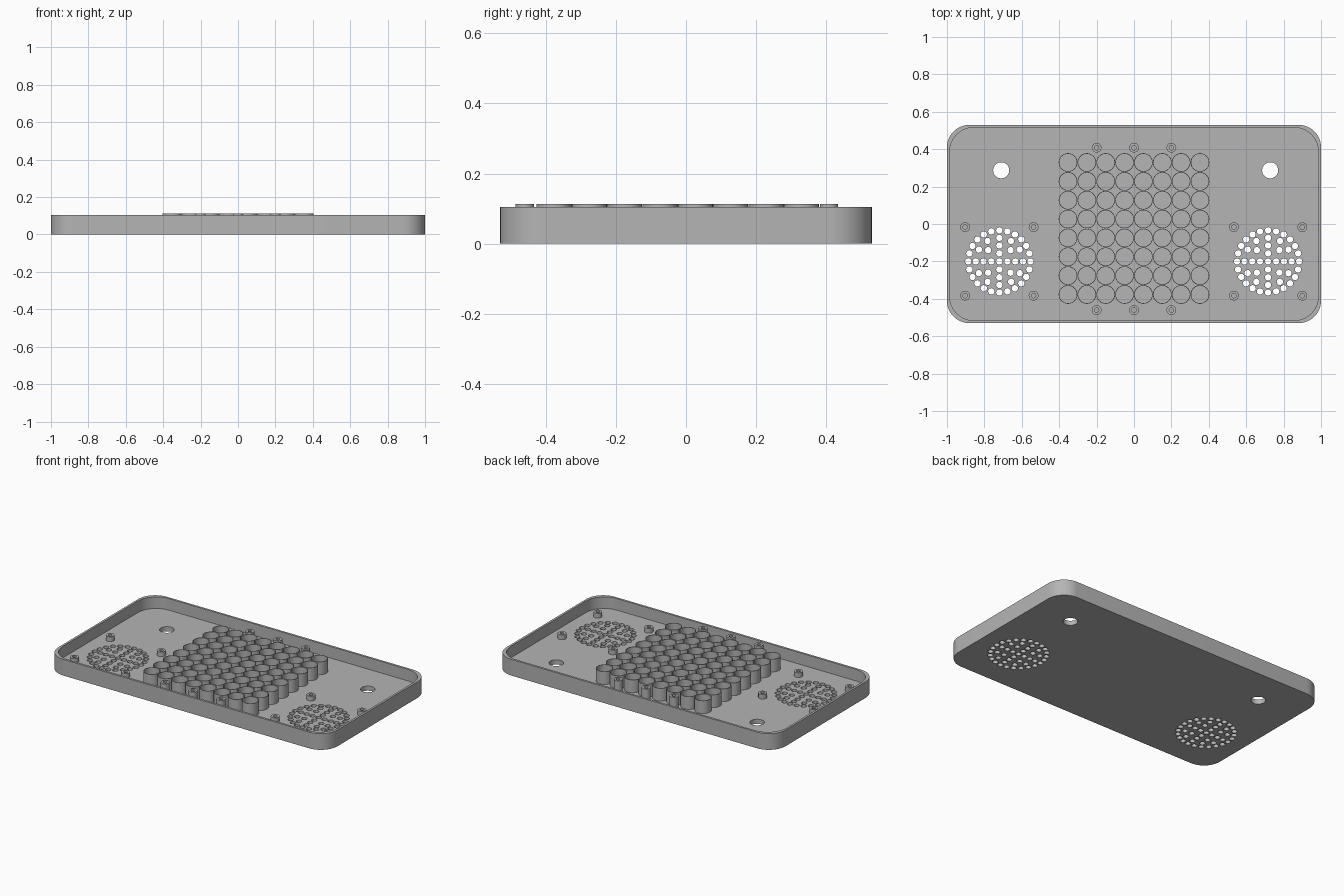
import bpy
from math import pi, sin, cos, radians

cube = bpy.data.objects.get("Cube")
if cube:
    bpy.data.objects.remove(cube, do_unlink=True)

grey = bpy.data.materials.new("Plain grey")
grey.use_nodes = True
grey.diffuse_color = (0.46, 0.46, 0.46, 1)
grey.node_tree.nodes["Principled BSDF"].inputs["Base Color"].default_value = grey.diffuse_color


def circle(x, y, r, n=32):
    return [(x + r * cos(2 * pi * i / n), y + r * sin(2 * pi * i / n)) for i in range(n)]


def rounded_rect(hx, hy, r, steps=12):
    pts = []
    for k, (sx, sy) in enumerate([(1, 1), (-1, 1), (-1, -1), (1, -1)]):
        for i in range(steps + 1):
            a = pi / 2 * (k + i / steps)
            pts.append((sx * (hx - r) + r * cos(a), sy * (hy - r) + r * sin(a)))
    return pts


def extrude_outlines(name, outlines, z0, z1):
    """Solid from flat outlines; an outline inside another one is a hole."""
    curve = bpy.data.curves.new(name + " outline", "CURVE")
    curve.dimensions = "2D"
    curve.fill_mode = "BOTH"
    curve.extrude = (z1 - z0) / 2
    for pts in outlines:
        spline = curve.splines.new("POLY")
        spline.points.add(len(pts) - 1)
        for p, (x, y) in zip(spline.points, pts):
            p.co = (x, y, 0, 1)
        spline.use_cyclic_u = True
    helper = bpy.data.objects.new(name + " helper", curve)
    bpy.context.collection.objects.link(helper)
    deps = bpy.context.evaluated_depsgraph_get()
    mesh = bpy.data.meshes.new_from_object(helper.evaluated_get(deps))
    bpy.data.objects.remove(helper, do_unlink=True)
    obj = bpy.data.objects.new(name, mesh)
    obj.location.z = (z0 + z1) / 2
    bpy.context.collection.objects.link(obj)
    mesh.materials.clear()
    mesh.materials.append(grey)
    bpy.ops.object.select_all(action="DESELECT")
    obj.select_set(True)
    bpy.context.view_layer.objects.active = obj
    bpy.ops.object.shade_smooth_by_angle(angle=radians(35))
    return obj


FLOOR, RIM, TOP = 0.03, 0.105, 0.113
SPEAKERS = [(-0.72, -0.2), (0.717, -0.2)]
outer = rounded_rect(1, 0.53, 0.12)

# Floor with two knob holes and two speaker grilles
holes = [circle(-0.71, 0.287, 0.043), circle(0.728, 0.287, 0.043)]
for cx, cy in SPEAKERS:
    holes.append(circle(cx, cy, 0.017, 16))
    for radius, count in [(0.043, 4), (0.085, 8), (0.126, 12), (0.166, 24)]:
        holes += [circle(x, y, 0.017, 16) for x, y in circle(cx, cy, radius, count)]
extrude_outlines("floor", [outer] + holes, 0, FLOOR)

# Outer wall
extrude_outlines("wall", [outer, rounded_rect(0.986, 0.516, 0.13)], FLOOR, RIM)

# Grid of open tubes
pitch = 0.1008
rings = []
for i in range(8):
    for j in range(8):
        x, y = (i - 3.5) * pitch, (j - 3.5) * pitch - 0.024
        rings += [circle(x, y, 0.05), circle(x, y, 0.0465)]
extrude_outlines("tube_grid", rings, FLOOR, TOP)


# Hollow screw posts
def posts(name, centres, top):
    outlines = []
    for x, y in centres:
        outlines += [circle(x, y, 0.026, 24), circle(x, y, 0.012, 16)]
    extrude_outlines(name, outlines, FLOOR, top)


posts("board_posts", [(x, y) for x in (-0.2, 0, 0.2) for y in (0.408, -0.46)], TOP)
posts("speaker_posts", [(cx + sx * 0.183, cy + sy * 0.183) for cx, cy in SPEAKERS
                        for sx in (-1, 1) for sy in (-1, 1)], FLOOR + 0.03)
